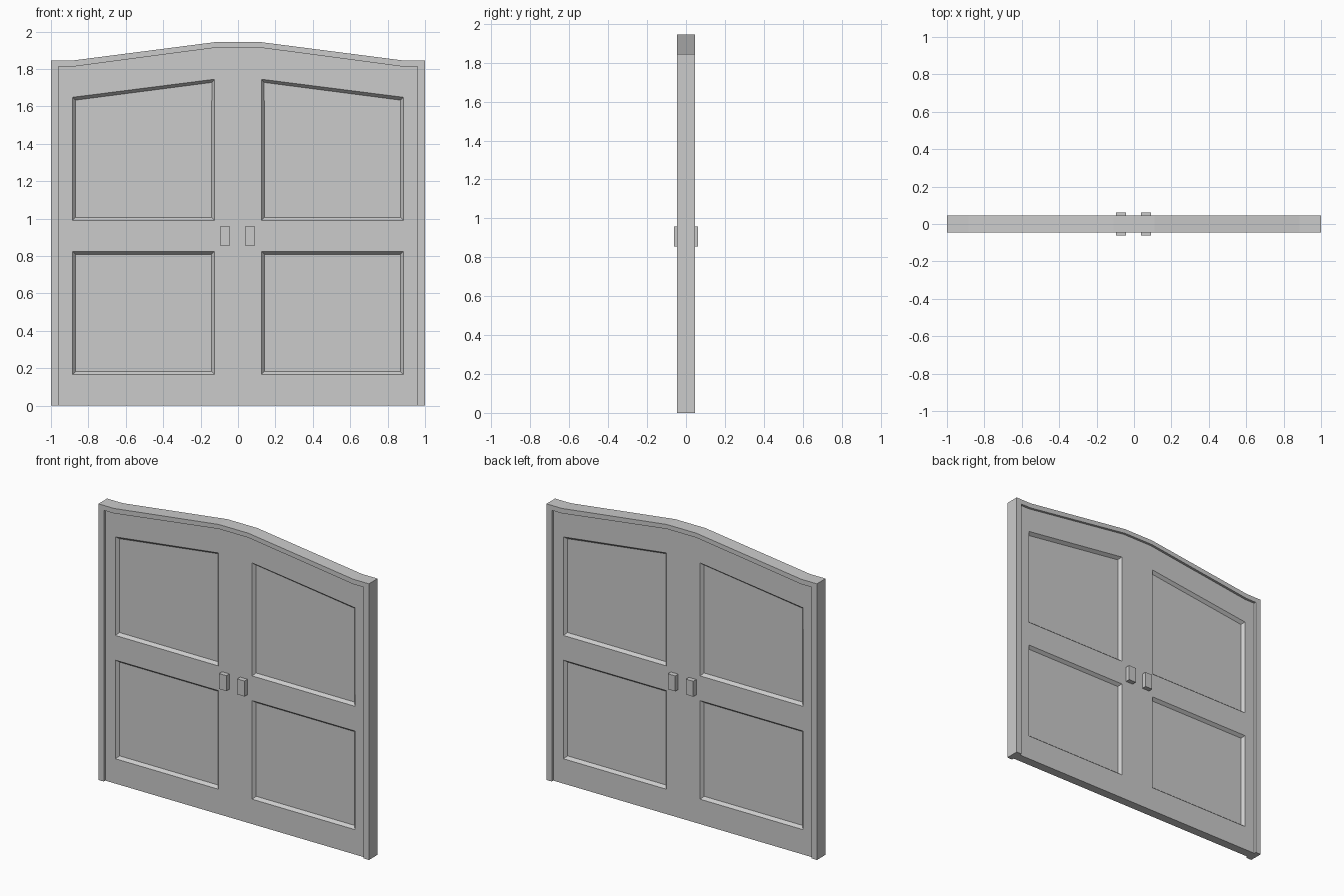
import bpy, bmesh

if "Cube" in bpy.data.objects:
    bpy.data.objects.remove(bpy.data.objects["Cube"])


def make_object(name, bm):
    mesh = bpy.data.meshes.new(name)
    bm.to_mesh(mesh)
    bm.free()
    obj = bpy.data.objects.new(name, mesh)
    bpy.context.collection.objects.link(obj)
    return obj


def arch(half_width, shoulder, crown):
    """Peaked top line, left to right."""
    left = [(-half_width, shoulder), (-0.885, shoulder), (-0.11, crown)]
    return left + [(-x, z) for x, z in reversed(left)]


# Frame: an arched band open at the floor
outer = [(-1, 0)] + arch(1, 1.845, 1.945) + [(1, 0)]
inner_arch = arch(0.96, 1.812, 1.915)
inner = [(-0.96, 0)] + inner_arch + [(0.96, 0)]
bm = bmesh.new()
rings = [[[bm.verts.new((x, y, z)) for x, z in line] for line in (outer, inner)]
         for y in (-0.046, 0.046)]
(fo, fi), (bo, bi) = rings
n = len(outer)
for i in range(n - 1):
    j = i + 1
    bm.faces.new((fo[i], fo[j], fi[j], fi[i]))
    bm.faces.new((bo[j], bo[i], bi[i], bi[j]))
    bm.faces.new((fo[j], fo[i], bo[i], bo[j]))
    bm.faces.new((fi[i], fi[j], bi[j], bi[i]))
for i in (0, n - 1):
    bm.faces.new((fo[i], fi[i], bi[i], bo[i]))
bmesh.ops.recalc_face_normals(bm, faces=bm.faces)
make_object("door_frame", bm)

# Door leaves: a grid of rails and stiles with four sunken panels
tops = {-0.125: 1.913, 0.125: 1.913, **dict(inner_arch)}
bm = bmesh.new()
columns = []
for x in sorted(tops):
    panel_top = 1.745 - 0.127 * max(0, abs(x) - 0.125)
    heights = (0, 0.166, 0.825, 0.99, panel_top, tops[x])
    columns.append([bm.verts.new((x, -0.03, z)) for z in heights])
panels = []
for a, b in zip(columns, columns[1:]):
    for k in range(5):
        face = bm.faces.new((a[k], b[k], b[k + 1], a[k + 1]))
        if k in (1, 3) and 0.4 < abs(face.calc_center_median().x) < 0.6:
            panels.append(face)
bm.normal_update()
bmesh.ops.inset_individual(bm, faces=panels, thickness=0.023, depth=-0.02)
border = [e for e in bm.edges if e.is_boundary]
rim = bmesh.ops.extrude_edge_only(bm, edges=border)["geom"]
for v in rim:
    if isinstance(v, bmesh.types.BMVert):
        v.co.y = 0
bmesh.ops.recalc_face_normals(bm, faces=bm.faces)
# recalculation on an open shell: make sure the front faces outward
bm.faces.ensure_lookup_table()
if bm.faces[0].normal.y > 0:
    bmesh.ops.reverse_faces(bm, faces=bm.faces)
leaves = make_object("door_leaves", bm)
mirror = leaves.modifiers.new("back_side", 'MIRROR')
mirror.use_axis = (False, True, False)

# Handles: a block on each leaf, passing through to both sides
for side, x in (("left", -0.07), ("right", 0.064)):
    bpy.ops.mesh.primitive_cube_add(size=1, location=(x, 0, 0.907))
    handle = bpy.context.object
    handle.name = side + "_handle"
    handle.scale = (0.054, 0.124, 0.103)
